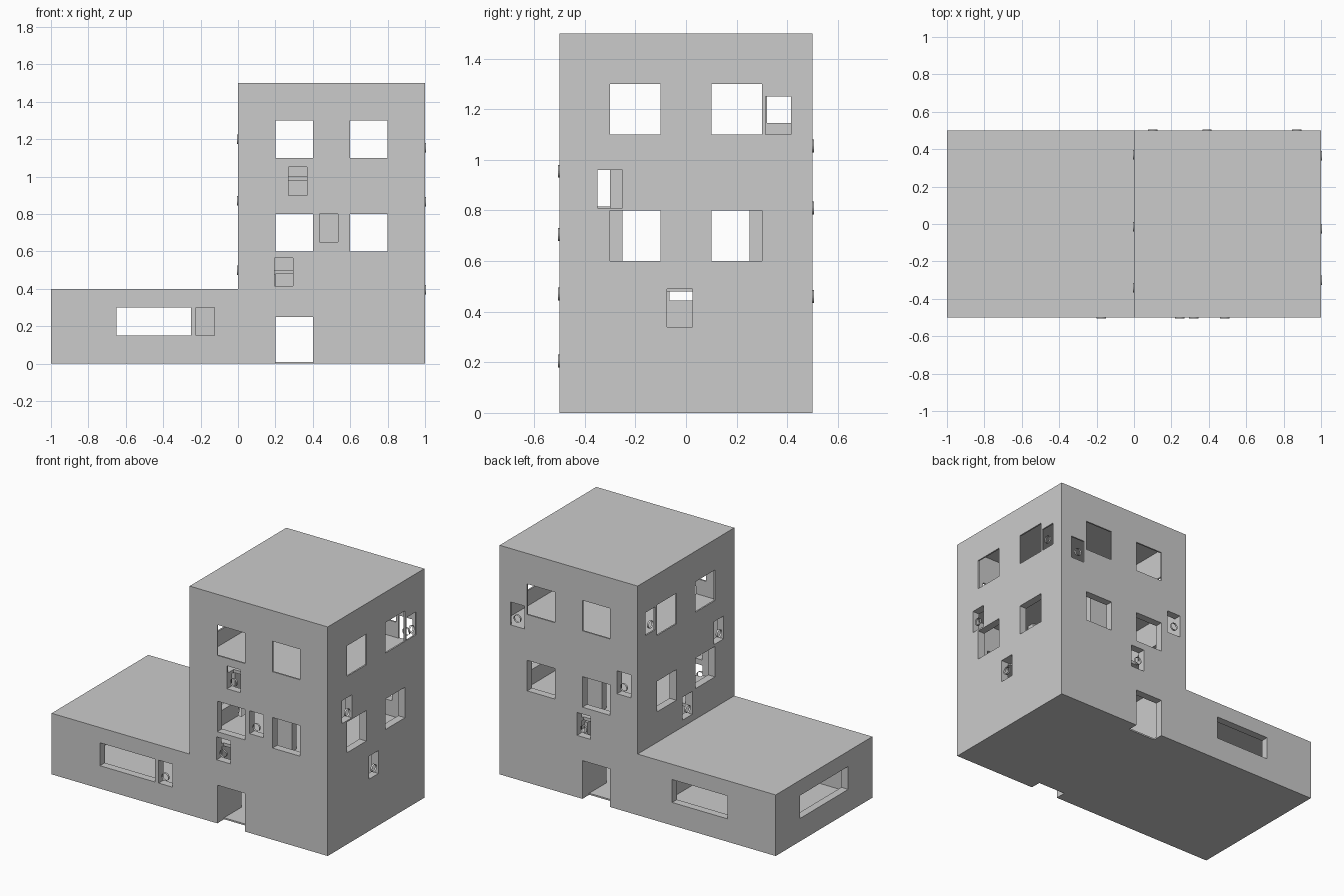
import bpy, bmesh, math
from mathutils import Matrix, Vector

cube = bpy.data.objects.get("Cube")
if cube:
    bpy.data.objects.remove(cube)

grey = bpy.data.materials.new("plain_grey")
grey.use_nodes = True
colour = (0.6, 0.6, 0.6, 1)
grey.diffuse_color = colour
grey.node_tree.nodes["Principled BSDF"].inputs["Base Color"].default_value = colour


def add_box(bm, x, y, z):
    size = [b - a for a, b in (x, y, z)]
    middle = [(a + b) / 2 for a, b in (x, y, z)]
    bmesh.ops.create_cube(bm, size=1, matrix=Matrix.Translation(middle) @ Matrix.Diagonal((*size, 1)))


def finish(bm, name):
    mesh = bpy.data.meshes.new(name)
    bmesh.ops.recalc_face_normals(bm, faces=bm.faces)
    bm.to_mesh(mesh)
    bm.free()
    obj = bpy.data.objects.new(name, mesh)
    bpy.context.collection.objects.link(obj)
    mesh.materials.append(grey)
    return obj


# L-shaped building mass: low wing and tall tower
bm = bmesh.new()
outline = [(-1, 0), (1, 0), (1, 1.5), (0, 1.5), (0, 0.4), (-1, 0.4)]
face = bm.faces.new([bm.verts.new((x, -0.5, z)) for x, z in outline])
sweep = bmesh.ops.extrude_face_region(bm, geom=[face])
bmesh.ops.translate(bm, vec=(0, 1, 0), verts=[v for v in sweep["geom"] if isinstance(v, bmesh.types.BMVert)])
building = finish(bm, "building_shell")

# Hollow rooms
rooms = bmesh.new()
add_box(rooms, (-0.95, -0.05), (-0.45, 0.45), (0.02, 0.38))
add_box(rooms, (0.05, 0.95), (-0.45, 0.45), (0.01, 0.48))
add_box(rooms, (0.05, 0.95), (-0.45, 0.45), (0.5, 0.98))
add_box(rooms, (0.01, 0.99), (-0.49, 0.49), (1.0, 1.49))

# Windows and doorways, cut wall by wall
holes = bmesh.new()


def wall_hole(wall, across, height):
    """Cut an opening through one outer wall."""
    axis, plane = wall
    depth = (plane - 0.07, plane + 0.07)
    if axis == "x":
        add_box(holes, depth, across, height)
    else:
        add_box(holes, across, depth, height)


front, back = ("y", -0.5), ("y", 0.5)
right_side, left_side, wing_end = ("x", 1), ("x", 0), ("x", -1)
for bottom in (0.6, 1.1):
    level = (bottom, bottom + 0.2)
    for wall in (front, back):
        for start in (0.2, 0.6):
            wall_hole(wall, (start, start + 0.2), level)
    for wall in (right_side, left_side):
        for start in (-0.3, 0.1):
            wall_hole(wall, (start, start + 0.2), level)
for wall in (front, back):
    wall_hole(wall, (0.2, 0.4), (-0.1, 0.25))
    wall_hole(wall, (-0.65, -0.25), (0.15, 0.3))
wall_hole(wing_end, (-0.25, 0.25), (0.15, 0.3))

# Small vent openings, each with a round collar set in the wall plane
vents = [
    (front, -0.175, 0.205), (front, 0.245, 0.47), (front, 0.485, 0.705), (front, 0.32, 0.955),
    (back, 0.1, 0.81), (back, 0.39, 0.46), (back, 0.87, 1.055),
    (right_side, -0.3, 0.865), (right_side, -0.025, 0.395), (right_side, 0.365, 1.155),
    (left_side, 0.37, 1.2), (left_side, -0.015, 0.5), (left_side, -0.34, 0.87),
]
collars = bmesh.new()
for wall, along, z in vents:
    wall_hole(wall, (along - 0.05, along + 0.05), (z - 0.055, z + 0.095))
    axis, plane = wall
    centre = Vector((plane, along, z) if axis == "x" else (along, plane, z))
    turn = Matrix.Rotation(math.pi / 2, 4, "Y" if axis == "x" else "X")
    for radius in (0.025, 0.023):
        tube = bmesh.ops.create_cone(collars, cap_ends=False, segments=24, radius1=radius,
                                     radius2=radius, depth=0.012)
        bmesh.ops.transform(collars, matrix=Matrix.Translation(centre) @ turn, verts=tube["verts"])
finish(collars, "vent_collars")

# Carve rooms and openings out of the mass
bpy.context.view_layer.objects.active = building
for cut, name in ((rooms, "room_cutter"), (holes, "opening_cutter")):
    cutter = finish(cut, name)
    modifier = building.modifiers.new(name, "BOOLEAN")
    modifier.operation = "DIFFERENCE"
    modifier.solver = "EXACT"
    modifier.use_self = True
    modifier.object = cutter
    bpy.ops.object.modifier_apply(modifier=name)
    bpy.data.objects.remove(cutter)

# Inner partitions
inner = bmesh.new()
for side in (-1, 1):
    add_box(inner, (0.4, 0.6), sorted((side * 0.25, side * 0.3)), (0.5, 0.98))
add_box(inner, (0.18, 0.2), (-0.45, -0.25), (0.01, 0.48))
add_box(inner, (0.4, 0.42), (0.25, 0.45), (0.01, 0.48))
finish(inner, "inner_partitions")
